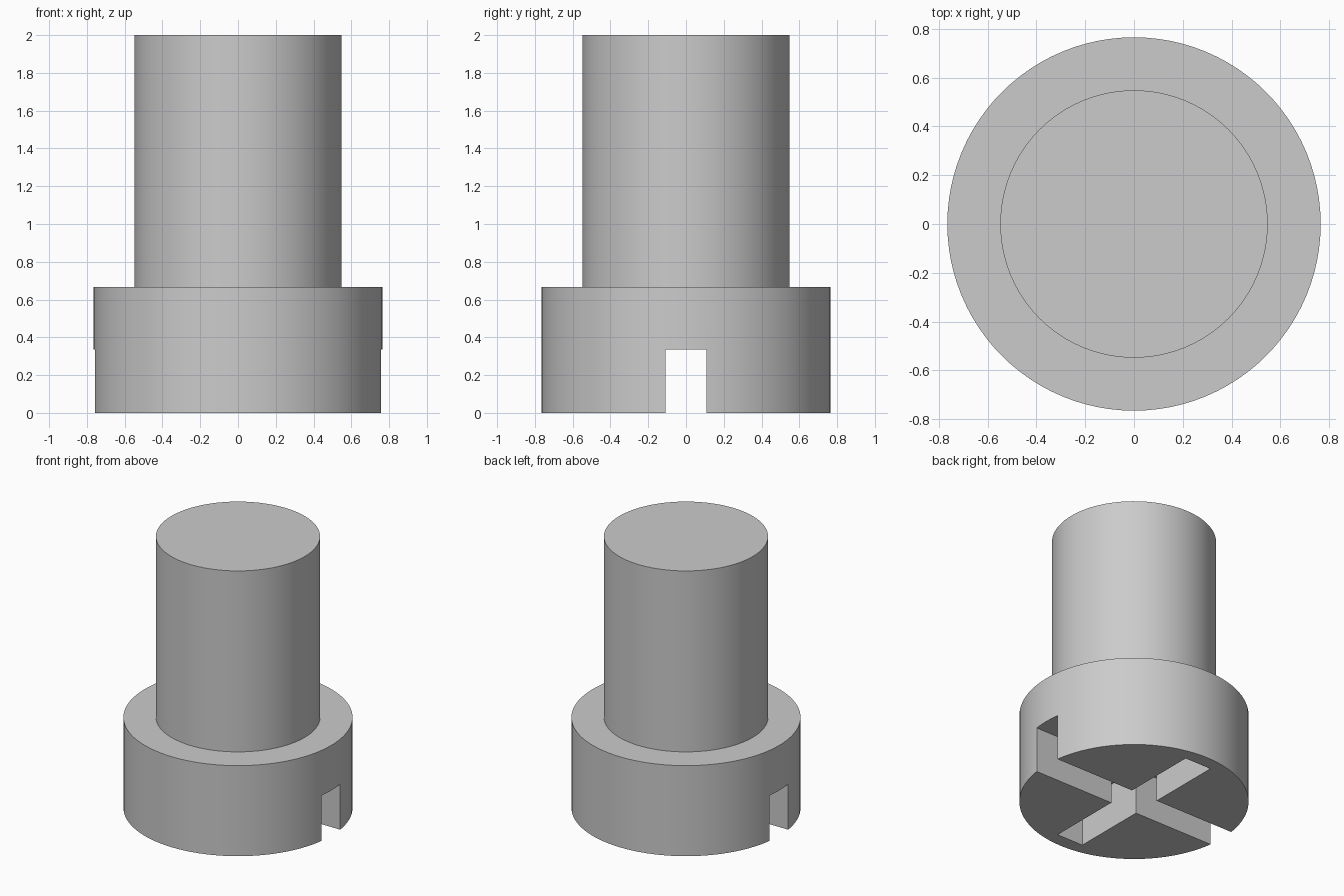
import bpy
import bmesh
from math import radians

cube = bpy.data.objects.get("Cube")
if cube:
    bpy.data.objects.remove(cube, do_unlink=True)

HEAD_R, HEAD_H = 0.765, 0.667
SHAFT_R, TOP = 0.548, 2.0
SLOT_W, SLOT_DEPTH = 0.215, 0.335
SIDES = 96

grey = bpy.data.materials.new("plain grey")
grey.use_nodes = True
colour = (0.6, 0.6, 0.6, 1)
grey.diffuse_color = colour
grey.node_tree.nodes["Principled BSDF"].inputs["Base Color"].default_value = colour


def make_object(name, bm):
    bmesh.ops.recalc_face_normals(bm, faces=bm.faces)
    mesh = bpy.data.meshes.new(name)
    bm.to_mesh(mesh)
    bm.free()
    mesh.materials.append(grey)
    obj = bpy.data.objects.new(name, mesh)
    bpy.context.collection.objects.link(obj)
    return obj


def slot_cutter(name, size_x, size_y):
    """Box reaching from below the base up to the slot depth."""
    bm = bmesh.new()
    bmesh.ops.create_cube(bm, size=1)
    bmesh.ops.scale(bm, vec=(size_x, size_y, 2 * SLOT_DEPTH), verts=bm.verts)
    obj = make_object(name, bm)
    obj.hide_render = True
    obj.hide_set(True)
    return obj


# Stepped body: wide head with the shaft extruded from its top
bm = bmesh.new()
bmesh.ops.create_cone(bm, cap_ends=True, segments=SIDES, radius1=HEAD_R,
                      radius2=HEAD_R, depth=HEAD_H)
bmesh.ops.translate(bm, vec=(0, 0, HEAD_H / 2), verts=bm.verts)
top = max(bm.faces, key=lambda f: f.calc_center_median().z)
bmesh.ops.inset_region(bm, faces=[top], thickness=HEAD_R - SHAFT_R)
shaft = bmesh.ops.extrude_discrete_faces(bm, faces=[top])["faces"][0]
bmesh.ops.translate(bm, vec=(0, 0, TOP - HEAD_H), verts=shaft.verts)
bmesh.ops.remove_doubles(bm, verts=bm.verts, dist=0.0001)
body = make_object("stepped_pin", bm)

# Cross slot in the base: one arm runs through, the other stops short of the rim
cutters = [slot_cutter("through_slot_cutter", 2, SLOT_W),
           slot_cutter("short_slot_cutter", SLOT_W, 1.33)]
for cutter in cutters:
    cut = body.modifiers.new(cutter.name, "BOOLEAN")
    cut.operation = "DIFFERENCE"
    cut.solver = "EXACT"
    cut.object = cutter

bpy.ops.object.select_all(action="DESELECT")
body.select_set(True)
bpy.context.view_layer.objects.active = body
for cutter in cutters:
    bpy.ops.object.modifier_apply(modifier=cutter.name)
    bpy.data.objects.remove(cutter, do_unlink=True)
bpy.ops.object.shade_smooth_by_angle(angle=radians(30))
